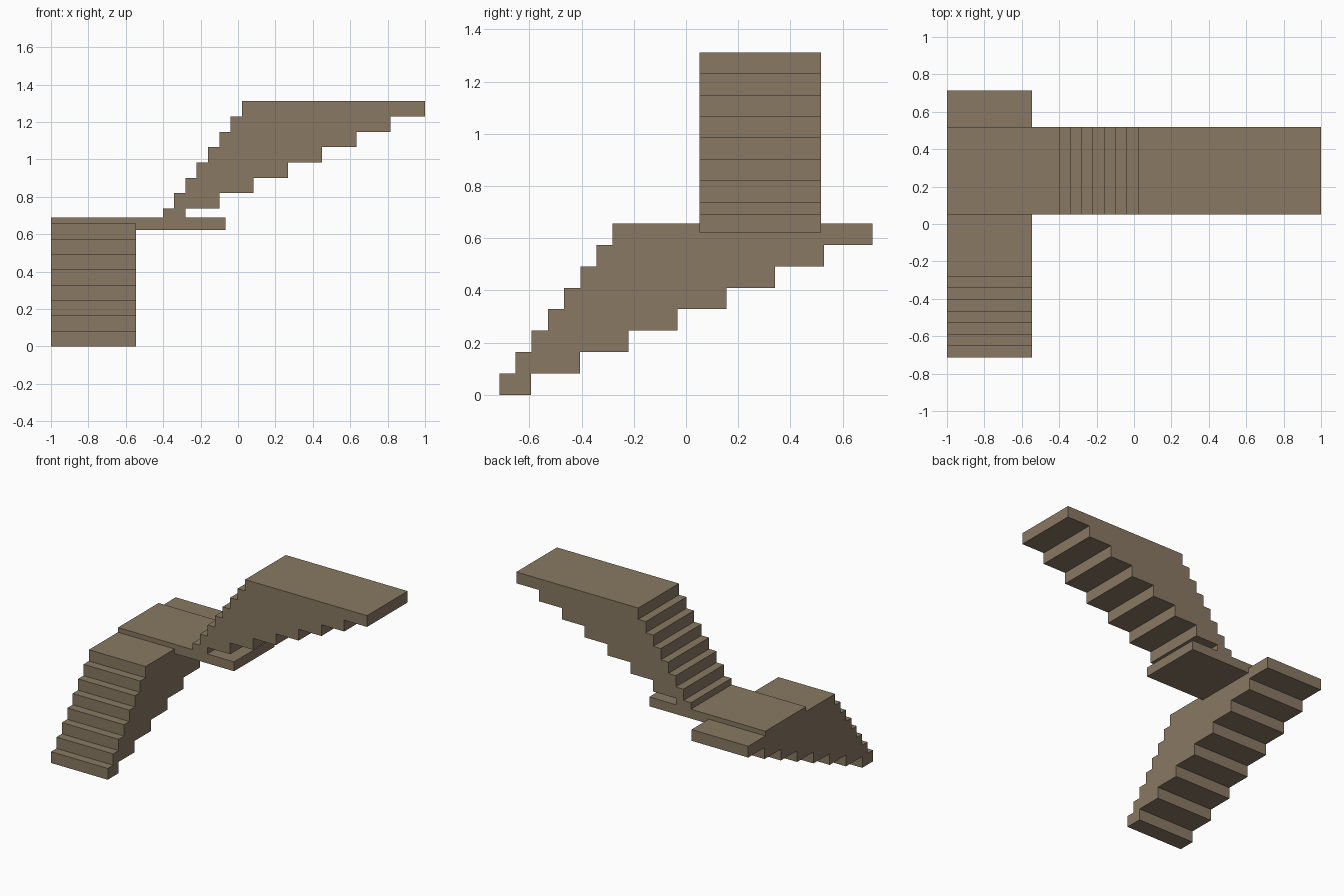
import bpy, bmesh

if "Cube" in bpy.data.objects:
    bpy.data.objects.remove(bpy.data.objects["Cube"])

STEPS = 8
RISE = 0.082

wood = bpy.data.materials.new("brown")
wood.diffuse_color = (0.25, 0.19, 0.125, 1)
wood.use_nodes = True
wood.node_tree.nodes["Principled BSDF"].inputs["Base Color"].default_value = wood.diffuse_color


def extrude_profile(name, base, offset):
    """Make a solid by sweeping a flat outline along an offset."""
    bm = bmesh.new()
    face = bm.faces.new([bm.verts.new(p) for p in base])
    swept = bmesh.ops.extrude_face_region(bm, geom=[face])["geom"]
    bmesh.ops.translate(bm, vec=offset,
                        verts=[v for v in swept if isinstance(v, bmesh.types.BMVert)])
    bmesh.ops.recalc_face_normals(bm, faces=bm.faces)
    mesh = bpy.data.meshes.new(name)
    bm.to_mesh(mesh)
    bm.free()
    mesh.materials.append(wood)
    obj = bpy.data.objects.new(name, mesh)
    bpy.context.collection.objects.link(obj)
    return obj


def stair_outline(front, tread, back, under, z0):
    """Stepped outline: treads up the front, longer steps down the underside."""
    up, down = [], []
    for i in range(STEPS):
        lo, hi = z0 + i * RISE, z0 + (i + 1) * RISE
        up += [(front + i * tread, lo), (front + i * tread, hi)]
        down += [(back + i * under, lo), (back + i * under, hi)]
    return up + down[::-1]


# Lower flight, climbing towards the back
lower = stair_outline(-0.715, 0.062, -0.593, 0.1868, 0)
extrude_profile("lower_flight", [(-1, y, z) for y, z in lower], (0.455, 0, 0))

# Upper flight, climbing to the right
upper = stair_outline(-0.402, 0.0604, -0.282, 0.1831, 0.655)
extrude_profile("upper_flight", [(x, 0.052, z) for x, z in upper], (0, 0.466, 0))

# Landing slab joining the flights
slab = [(-1, 0.622), (-1, 0.69), (-0.068, 0.69), (-0.068, 0.622)]
extrude_profile("landing", [(x, 0.052, z) for x, z in slab], (0, 0.466, 0))
